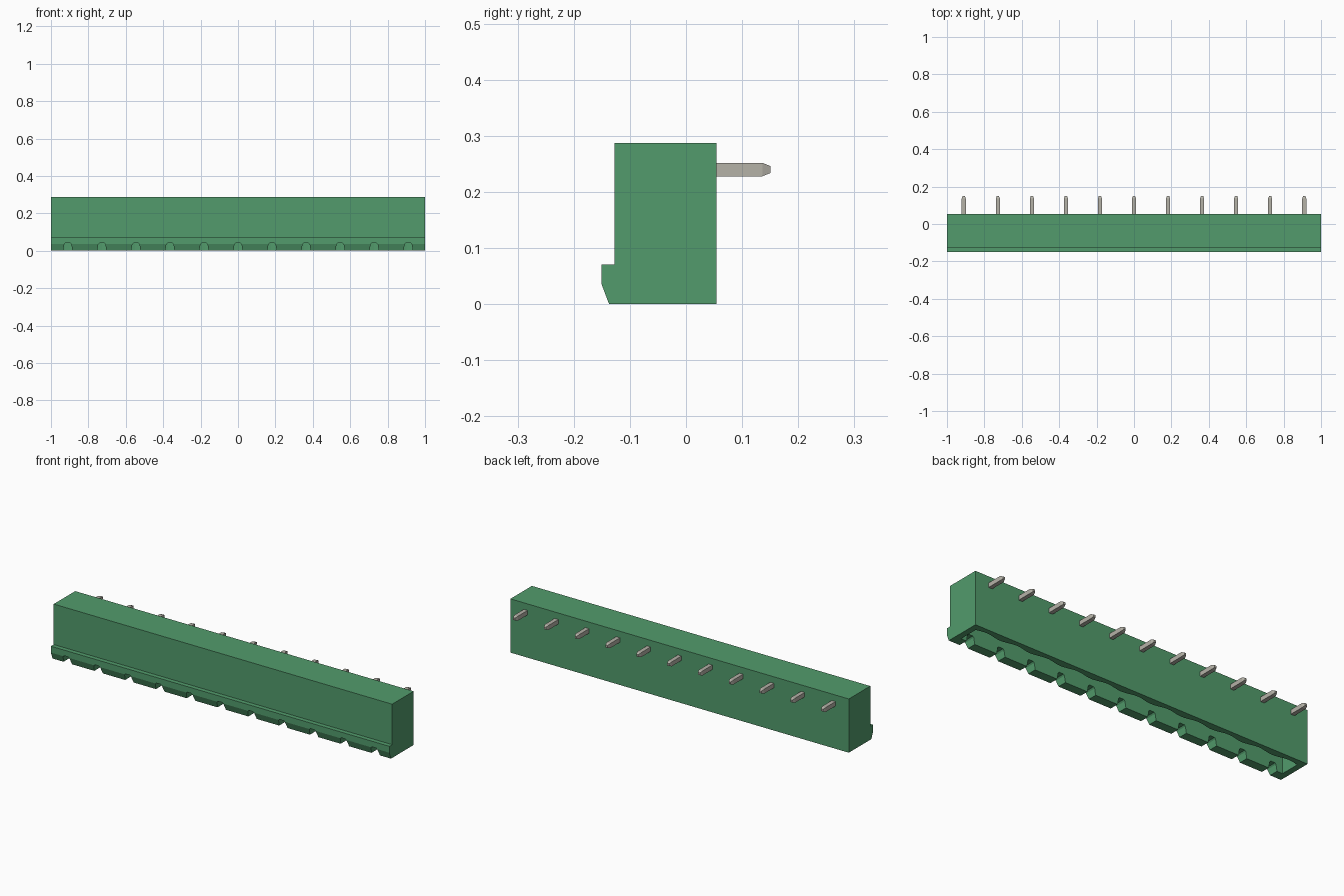
import bpy, bmesh, math
from mathutils import Vector

if "Cube" in bpy.data.objects:
    bpy.data.objects.remove(bpy.data.objects["Cube"])

PITCH, COUNT = 0.182, 11
PIN_X = [(i - (COUNT - 1) / 2) * PITCH for i in range(COUNT)]


def material(name, rgb, metallic=0.0):
    m = bpy.data.materials.new(name)
    m.use_nodes = True
    m.diffuse_color = (*rgb, 1)
    bsdf = m.node_tree.nodes["Principled BSDF"]
    bsdf.inputs["Base Color"].default_value = (*rgb, 1)
    bsdf.inputs["Roughness"].default_value = 0.6
    return m


green = material("housing green", (0.085, 0.33, 0.15))
metal = material("pin grey", (0.46, 0.445, 0.39))


def finish(name, bm, mat):
    bmesh.ops.recalc_face_normals(bm, faces=bm.faces)
    mesh = bpy.data.meshes.new(name)
    bm.to_mesh(mesh)
    bm.free()
    mesh.materials.append(mat)
    ob = bpy.data.objects.new(name, mesh)
    bpy.context.collection.objects.link(ob)
    return ob


def prism(bm, points, offset):
    """Extrude a closed outline along offset."""
    face = bm.faces.new([bm.verts.new(p) for p in points])
    new = bmesh.ops.extrude_face_region(bm, geom=[face])["geom"]
    bmesh.ops.translate(bm, vec=offset, verts=[v for v in new if isinstance(v, bmesh.types.BMVert)])


# Housing: side profile with a locking lip along the lower front edge
profile = [(-0.127, 0.287), (-0.127, 0.071), (-0.151, 0.071), (-0.151, 0.037),
           (-0.137, 0), (0.054, 0), (0.054, 0.287)]
bm = bmesh.new()
prism(bm, [(-1, y, z) for y, z in profile], (2, 0, 0))
housing = finish("housing", bm, green)

# Socket cutter: open at the bottom, with a scalloped back wall
END, STEPS = 0.968, 88
outline = [(END, -0.088, -0.05), (-END, -0.088, -0.05)]
for i in range(STEPS + 1):
    x = -END + 2 * END * i / STEPS
    wave = math.cos(2 * math.pi * x / PITCH)
    outline.append((x, 0.021 + 0.007 * wave, -0.05))
bm = bmesh.new()
prism(bm, outline, (0, 0, 0.25))
socket_cutter = finish("socket_cutter", bm, green)

# Notch cutter: one slot through the front wall at each pin
notch = [(-0.027, -0.02), (-0.025, 0), (-0.019, 0.034), (-0.013, 0.041),
         (0.013, 0.041), (0.019, 0.034), (0.025, 0), (0.027, -0.02)]
bm = bmesh.new()
for px in PIN_X:
    prism(bm, [(px + x, -0.2, z) for x, z in notch], (0, 0.14, 0))
notch_cutter = finish("notch_cutter", bm, green)

# Cut the housing, then discard the cutters
for cutter in (socket_cutter, notch_cutter):
    cutter.hide_render = True
    mod = housing.modifiers.new(cutter.name, "BOOLEAN")
    mod.operation, mod.solver, mod.object = "DIFFERENCE", "EXACT", cutter
bpy.context.view_layer.update()
evaluated = housing.evaluated_get(bpy.context.evaluated_depsgraph_get())
cut_mesh = bpy.data.meshes.new_from_object(evaluated)
housing.modifiers.clear()
housing.data = cut_mesh
for cutter in (socket_cutter, notch_cutter):
    bpy.data.objects.remove(cutter)

# Pins: square bent rods, from inside the socket out through the back wall
# Each ring: centre y, centre z, direction of the section in y and z, size
H = 0.012
rings = [(-0.03, 0.06, -1, 0, 0.5), (-0.03, 0.075, -1, 0, 1), (-0.03, 0.24, -1, 1, 1),
         (0.136, 0.24, 0, 1, 1), (0.151, 0.24, 0, 1, 0.5)]
for i, px in enumerate(PIN_X):
    bm = bmesh.new()
    loops = []
    for y, z, ny, nz, s in rings:
        centre, n, side = Vector((px, y, z)), Vector((0, ny, nz)) * H * s, Vector((0.011 * s, 0, 0))
        loops.append([bm.verts.new(centre + a * side + b * n)
                      for a, b in ((-1, -1), (1, -1), (1, 1), (-1, 1))])
    for low, high in zip(loops, loops[1:]):
        for k in range(4):
            j = (k + 1) % 4
            bm.faces.new((low[k], low[j], high[j], high[k]))
    bm.faces.new(loops[0])
    bm.faces.new(loops[-1])
    finish(f"pin_{i + 1}", bm, metal)
